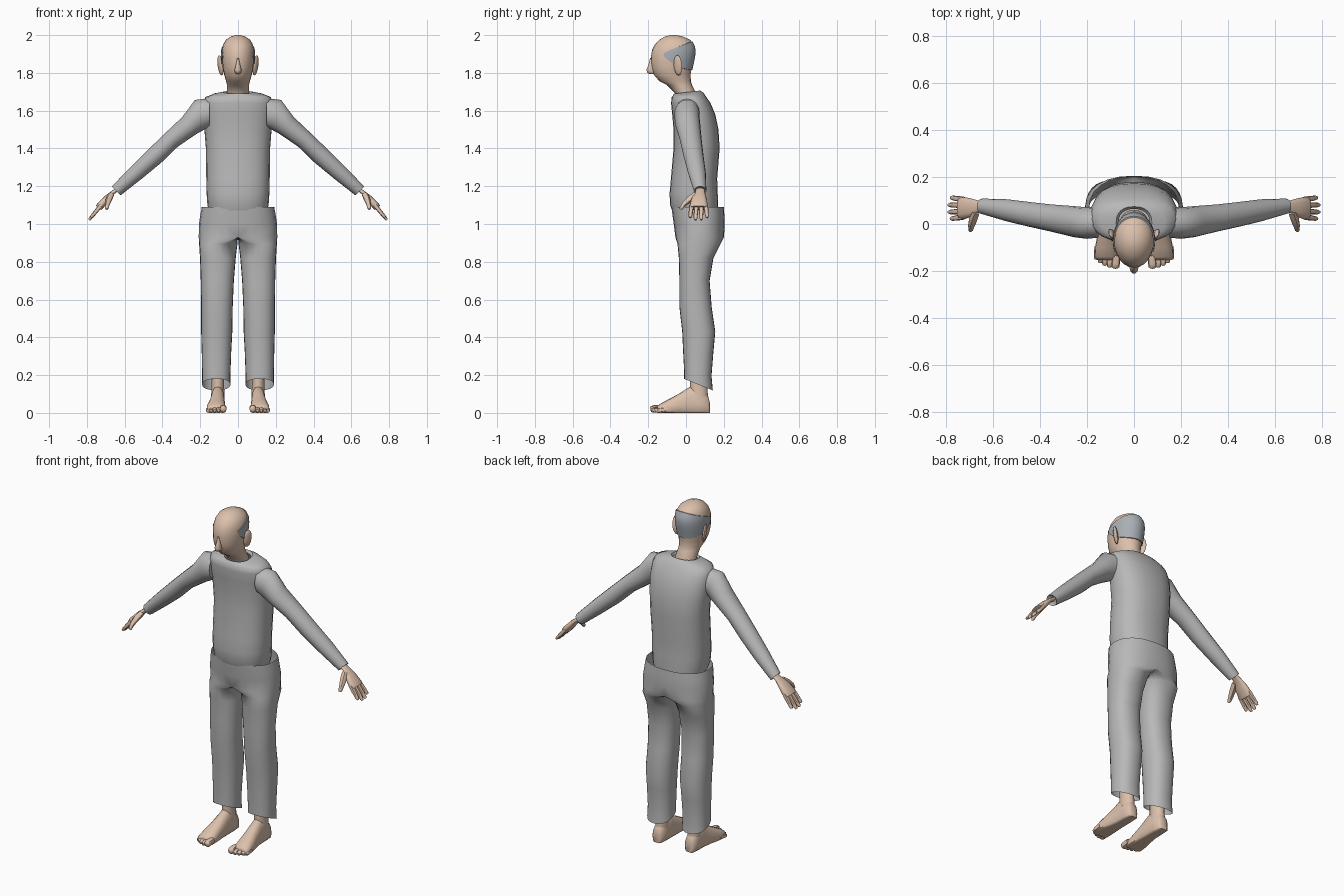
import bpy, bmesh, math
from mathutils import Vector, Matrix

if "Cube" in bpy.data.objects:
    bpy.data.objects.remove(bpy.data.objects["Cube"])


def material(name, rgb):
    m = bpy.data.materials.new(name)
    m.diffuse_color = (*rgb, 1)
    m.use_nodes = True
    m.node_tree.nodes["Principled BSDF"].inputs["Base Color"].default_value = m.diffuse_color
    return m


SKIN = material("skin", (0.72, 0.53, 0.41))
CLOTH = material("grey_cloth", (0.48, 0.48, 0.48))
HAIR = material("grey_hair", (0.40, 0.43, 0.46))


def finish(name, bm, mat, mirror=False, angle=50):
    bmesh.ops.recalc_face_normals(bm, faces=bm.faces)
    me = bpy.data.meshes.new(name)
    bm.to_mesh(me)
    bm.free()
    me.materials.append(mat)
    ob = bpy.data.objects.new(name, me)
    bpy.context.collection.objects.link(ob)
    bpy.ops.object.select_all(action='DESELECT')
    ob.select_set(True)
    bpy.context.view_layer.objects.active = ob
    bpy.ops.object.shade_smooth_by_angle(angle=math.radians(angle))
    if mirror:
        ob.modifiers.new("mirror", 'MIRROR')
    return ob


def loft(bm, rings, cap_start=True, cap_end=True):
    """Skin a list of equally sized closed rings."""
    rows = [[bm.verts.new(p) for p in r] for r in rings]
    n = len(rows[0])
    for a, b in zip(rows, rows[1:]):
        for i in range(n):
            j = (i + 1) % n
            bm.faces.new((a[i], a[j], b[j], b[i]))
    if cap_start:
        bm.faces.new(rows[0])
    if cap_end:
        bm.faces.new(rows[-1])


def ring(c, u, v, n=20, p=1.0):
    """Superellipse ring around c with half axes u and v."""
    def s(t):
        return math.copysign(abs(t) ** p, t) if abs(t) > 1e-6 else 0.0
    c, u, v = Vector(c), Vector(u), Vector(v)
    return [c + u * s(math.cos(k * math.tau / n)) + v * s(math.sin(k * math.tau / n))
            for k in range(n)]


def level(z, front, back, rx, cx=0, tilt=0, n=24, p=1.0):
    """Horizontal ring between two depths, optionally sloping to the back."""
    ry = (back - front) / 2
    return ring((cx, (front + back) / 2, z), (rx, 0, 0), (0, ry, ry * tilt), n, p)


def tube(bm, path, radii, side, n=8, flat=1.0, p=0.85):
    """Tapered tube; side is the width direction, flat scales its thickness."""
    pts = [Vector(q) for q in path]
    rings = []
    for i, q in enumerate(pts):
        d = (pts[min(i + 1, len(pts) - 1)] - pts[max(i - 1, 0)]).normalized()
        u = (Vector(side) - d * d.dot(Vector(side))).normalized()
        rings.append(ring(q, u * radii[i], d.cross(u) * radii[i] * flat, n, p))
    loft(bm, rings)


# Head and neck: z, front, back, half width
HEAD = [(1.65, -.05, .06, .06), (1.69, -.055, .055, .06), (1.735, -.10, .032, .058),
        (1.755, -.14, .026, .063), (1.79, -.17, .024, .073), (1.83, -.182, .031, .081),
        (1.88, -.186, .043, .085), (1.92, -.18, .046, .085), (1.95, -.165, .041, .079),
        (1.975, -.142, .022, .064), (1.992, -.112, -.015, .04), (2.0, -.085, -.05, .014)]
bm = bmesh.new()
loft(bm, [level(*h) for h in HEAD])
finish("head", bm, SKIN)

# Hair band around the back of the head
def head_point(z, t, off):
    for a, b in zip(HEAD, HEAD[1:]):
        if a[0] <= z <= b[0]:
            f = (z - a[0]) / (b[0] - a[0])
            y0, y1, rx = (a[i] + (b[i] - a[i]) * f for i in (1, 2, 3))
            return ((rx + off) * math.cos(t),
                    (y0 + y1) / 2 + ((y1 - y0) / 2 + off) * math.sin(t), z)


bm = bmesh.new()
cols, rows = 24, 6
grid = []
for i in range(cols + 1):
    deg = -24 + 228 * i / cols
    s = abs(deg - 90) / 114
    top, low = 1.967 - .062 * s ** 2, 1.815 + .075 * s ** 3
    t = math.radians(deg)
    outer = [bm.verts.new(head_point(low + (top - low) * j / rows, t, .005)) for j in range(rows + 1)]
    edge_top = bm.verts.new(head_point(top, t, -.004))
    edge_low = bm.verts.new(head_point(low, t, -.004))
    grid.append([edge_low] + outer + [edge_top])
for a, b in zip(grid, grid[1:]):
    for j in range(len(a) - 1):
        bm.faces.new((a[j], b[j], b[j + 1], a[j + 1]))
finish("hair", bm, HAIR)

# Nose and ears
bm = bmesh.new()
loft(bm, [level(1.88, -.190, -.175, .004, n=10), level(1.845, -.199, -.165, .011, n=10),
          level(1.815, -.211, -.16, .019, n=10), level(1.80, -.206, -.16, .016, n=10),
          level(1.793, -.19, -.16, .008, n=10)])
finish("nose", bm, SKIN)

bm = bmesh.new()
bmesh.ops.create_uvsphere(bm, u_segments=12, v_segments=8, radius=1, matrix=(
    Matrix.Translation((.093, -.043, 1.84)) @ Matrix.Rotation(math.radians(-28), 4, 'Z')
    @ Matrix.Rotation(math.radians(8), 4, 'Y') @ Matrix.Diagonal((.011, .025, .054, 1))))
finish("ears", bm, SKIN, mirror=True)

# Shirt body: z, front, back, half width
BODY = [(1.06, -.07, .17, .152), (1.10, -.084, .17, .162), (1.16, -.087, .168, .166),
        (1.24, -.08, .165, .168), (1.40, -.066, .178, .170), (1.50, -.066, .172, .178),
        (1.58, -.073, .155, .185), (1.64, -.079, .13, .184), (1.672, -.076, .108, .174),
        (1.688, -.07, .09, .13), (1.698, -.064, .074, .076), (1.685, -.055, .064, .066)]
bm = bmesh.new()
loft(bm, [level(*b, tilt=.12 if b[0] > 1.68 else 0, p=.85) for b in BODY], cap_end=False)
finish("shirt_body", bm, CLOTH, angle=60)

# Sleeves: x, y, z, depth radius, height radius, lean
SLEEVE = [(.15, .008, 1.59, .066, .075, 0), (.20, .004, 1.58, .067, .082, 20),
          (.255, .01, 1.523, .066, .059, 42), (.35, .025, 1.447, .058, .049, 43),
          (.44, .04, 1.36, .053, .049, 44), (.54, .058, 1.270, .047, .043, 44),
          (.645, .075, 1.175, .033, .033, 44), (.638, .075, 1.182, .024, .024, 44)]
bm = bmesh.new()
rings = []
for x, y, z, ry, rh, lean in SLEEVE:
    a = math.radians(lean)
    rings.append(ring((x, y, z), (0, ry, 0), (rh * math.sin(a), 0, rh * math.cos(a)), 16))
loft(bm, rings)
finish("sleeves", bm, CLOTH, mirror=True)

# Hands: palm, four fingers, thumb
bm = bmesh.new()
tube(bm, [(.635, .075, 1.185), (.665, .075, 1.165), (.695, .070, 1.135), (.728, .067, 1.098),
          (.738, .067, 1.085)], [.023, .026, .040, .048, .044], (0, 1, 0), 12, .42, .8)
finish("palms", bm, SKIN, mirror=True)
bm = bmesh.new()
for y, tip_y, reach in ((.030, .022, .85), (.055, .050, 1), (.080, .081, 1), (.104, .112, .85)):
    path = [(.725 + .063 * f * reach, y + (tip_y - y) * f, 1.100 - .078 * f * reach)
            for f in (0, .5, .9, 1)]
    tube(bm, path, [.0125, .0115, .0095, .006], (0, 1, 0), 8, .9)
tube(bm, [(.672, .05, 1.155), (.684, .018, 1.13), (.692, -.01, 1.105), (.694, -.025, 1.085),
          (.694, -.029, 1.078)], [.016, .017, .013, .010, .006], (1, 0, .6))
finish("fingers", bm, SKIN, mirror=True)

# Trousers, half of the pair: z, front, back, inner x, outer x, hem slope
LEG = [(.15, -.01, .142, .04, .19, -.4), (.21, -.01, .135, .04, .19, -.2),
       (.32, -.015, .145, .036, .192, 0), (.43, -.02, .155, .03, .195, 0),
       (.56, -.035, .136, .028, .195, 0), (.70, -.035, .125, .022, .197, 0),
       (.82, -.038, .145, .012, .201, 0), (.895, -.045, .183, .003, .206, 0)]
HIPS = [(.93, -.056, .201, .208), (1.0, -.065, .205, .207), (1.05, -.072, .203, .199),
        (1.09, -.076, .20, .192)]
bm = bmesh.new()
rings = [level(z, f, b, (xo - xi) / 2, (xo + xi) / 2, t, p=.88) for z, f, b, xi, xo, t in LEG]
for h in HIPS:
    rings.append([Vector((max(0, q.x), q.y, q.z)) for q in level(*h, p=.88)])
loft(bm, rings, False, False)
seam = [f for f in bm.faces if all(v.co.x < 1e-4 for v in f.verts)]
bmesh.ops.delete(bm, geom=seam, context='FACES')
finish("trousers", bm, CLOTH, mirror=True, angle=60)

# Feet: y, centre x, half width, height
FOOT = [(.126, .107, .020, .055), (.117, .107, .032, .09), (.07, .107, .036, .145),
        (.02, .107, .037, .138), (-.04, .111, .043, .10), (-.10, .116, .050, .068),
        (-.14, .117, .050, .046), (-.152, .115, .044, .034)]
bm = bmesh.new()
rings = []
for y, cx, rx, h in FOOT:
    r = ring((cx, y, .35 * h), (rx, 0, 0), (0, 0, .65 * h), 16, .85)
    rings.append([Vector((q.x, q.y, max(0, q.z) if q.z > .002 else 0)) for q in r])
loft(bm, rings)
finish("feet", bm, SKIN, mirror=True)

# Ankles
bm = bmesh.new()
loft(bm, [level(.08, .02, .118, .035, .107, n=14), level(.14, .02, .114, .034, .107, n=14),
          level(.19, .02, .108, .033, .107, n=14), level(.26, .02, .11, .036, .107, n=14)])
finish("ankles", bm, SKIN, mirror=True)

# Toes, shrinking outward
bm = bmesh.new()
for x, tip, r in ((.078, -.188, .018), (.103, -.184, .0125), (.124, -.176, .012),
                  (.143, -.165, .0115), (.160, -.150, .011)):
    tube(bm, [(x - .002, tip + .055, r + .008), (x, tip + .02, r + .004), (x, tip + .005, r + .001),
              (x, tip, r)], [r * .9, r, r * .9, r * .6], (1, 0, 0), 8, 1.05)
finish("toes", bm, SKIN, mirror=True)
